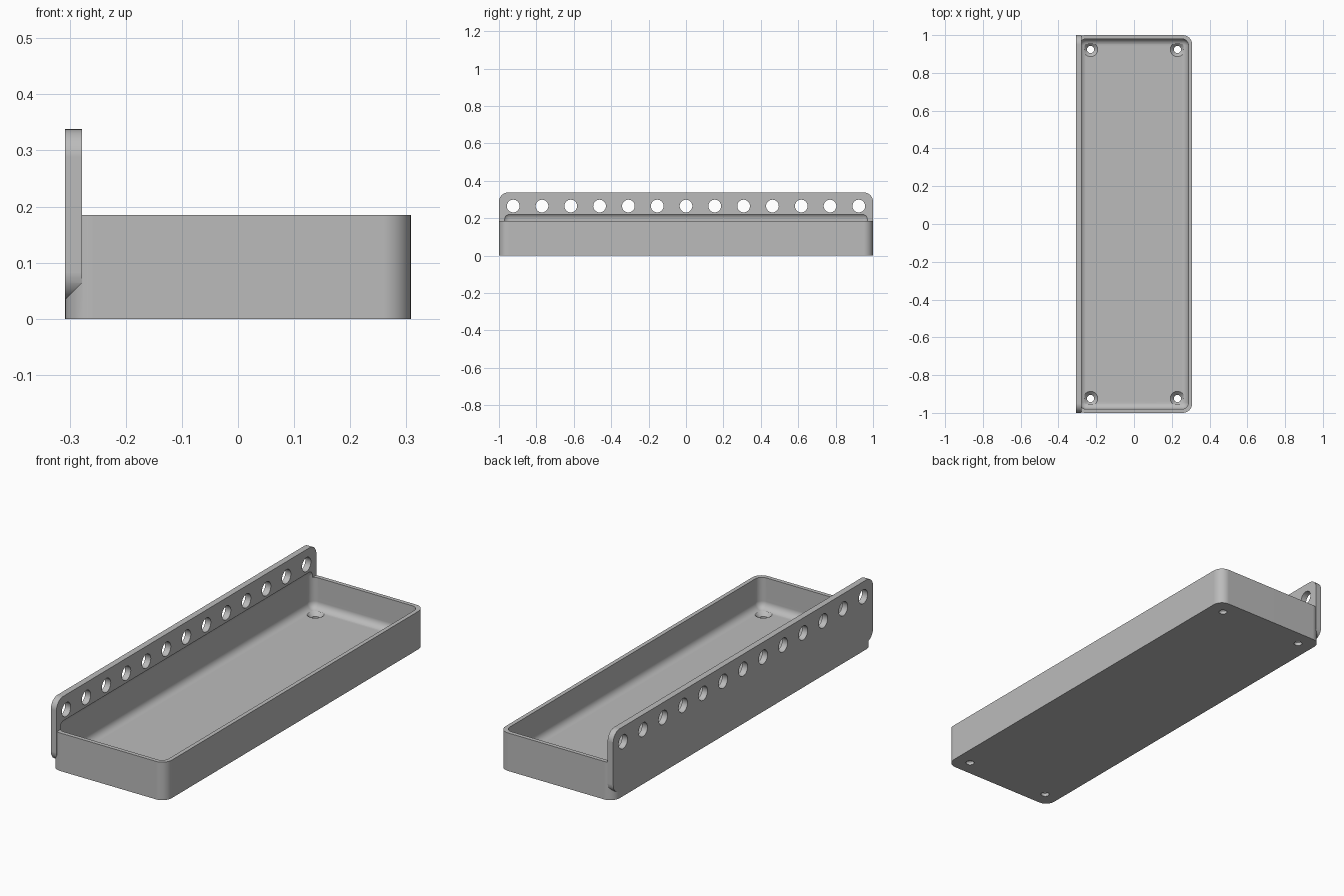
import bpy, bmesh, math
from mathutils import Vector, Matrix

if "Cube" in bpy.data.objects:
    bpy.data.objects.remove(bpy.data.objects["Cube"], do_unlink=True)

HALF_X, HALF_Y = 0.308, 1.0
TRAY_H, PLATE_TOP, PLATE_LOW = 0.185, 0.338, 0.033
WALL, FLOOR, PLATE_T = 0.02, 0.035, 0.03

grey = bpy.data.materials.new("plain grey")
grey.use_nodes = True
colour = (0.5, 0.5, 0.5, 1)
grey.diffuse_color = colour
grey.node_tree.nodes["Principled BSDF"].inputs["Base Color"].default_value = colour


def add_object(name, bm):
    bmesh.ops.recalc_face_normals(bm, faces=bm.faces)
    mesh = bpy.data.meshes.new(name)
    bm.to_mesh(mesh)
    bm.free()
    mesh.materials.append(grey)
    obj = bpy.data.objects.new(name, mesh)
    bpy.context.collection.objects.link(obj)
    return obj


def rounded_box(low, high, radius, axis=None, segments=8):
    """Box with all edges rounded, or only the edges along one axis."""
    low, high = Vector(low), Vector(high)
    bm = bmesh.new()
    bmesh.ops.create_cube(bm, size=1)
    for v in bm.verts:
        v.co = (low + high) / 2 + v.co * (high - low)
    edges = [e for e in bm.edges if axis is None
             or abs(e.verts[0].co[axis] - e.verts[1].co[axis]) > 1e-5]
    bmesh.ops.bevel(bm, geom=edges, offset=radius, segments=segments,
                    profile=0.5, affect='EDGES')
    return bm


def add_cone(bm, centre, r_low, r_high, depth, turn=None):
    matrix = Matrix.Translation(centre) @ (turn or Matrix())
    bmesh.ops.create_cone(bm, cap_ends=True, segments=32, radius1=r_low,
                          radius2=r_high, depth=depth, matrix=matrix)


def combine(target, tool, operation):
    mod = target.modifiers.new("join", 'BOOLEAN')
    mod.operation, mod.object, mod.solver = operation, tool, 'EXACT'
    bpy.context.view_layer.objects.active = target
    bpy.ops.object.modifier_apply(modifier=mod.name)
    bpy.data.objects.remove(tool, do_unlink=True)


# Tray body with rounded upright corners
tray = add_object("tray", rounded_box(
    (-HALF_X, -HALF_Y, 0), (HALF_X, HALF_Y, TRAY_H), 0.05, axis=2))

# Mounting plate, its lower edge sloped back into the tray wall
bm = rounded_box((-HALF_X, -HALF_Y, PLATE_LOW),
                 (-HALF_X + PLATE_T, HALF_Y, PLATE_TOP), 0.05, axis=0)
cut = bmesh.ops.bisect_plane(
    bm, geom=bm.verts[:] + bm.edges[:] + bm.faces[:],
    plane_co=(-HALF_X, 0, PLATE_LOW + 0.001), plane_no=(1, 0, -1), clear_outer=True)
bmesh.ops.holes_fill(bm, edges=[e for e in bm.edges if e.is_boundary])
combine(tray, add_object("mounting_plate", bm), 'UNION')

# Cavity with rounded edges, which also recesses the plate above the rim
combine(tray, add_object("cavity", rounded_box(
    (-HALF_X + WALL, -HALF_Y + WALL, FLOOR),
    (HALF_X - WALL, HALF_Y - WALL, 0.23), 0.035)), 'DIFFERENCE')

# Row of holes through the plate
bm = bmesh.new()
for i in range(-6, 7):
    add_cone(bm, (-HALF_X + PLATE_T / 2, i * 0.154, 0.265), 0.034, 0.034, 0.1,
             Matrix.Rotation(math.pi / 2, 4, 'Y'))
combine(tray, add_object("plate_holes", bm), 'DIFFERENCE')

# Countersunk screw holes in the floor
corners = [(x, y) for x in (-0.23, 0.23) for y in (-0.924, 0.924)]
for name, r_low, r_high, z, depth in (
        ("screw_holes", 0.019, 0.019, 0.02, 0.1),
        ("countersinks", 0.019, 0.039, 0.026, 0.02)):
    bm = bmesh.new()
    for x, y in corners:
        add_cone(bm, (x, y, z), r_low, r_high, depth)
    combine(tray, add_object(name, bm), 'DIFFERENCE')

# Smooth curved faces, crisp corners
bpy.ops.object.select_all(action='DESELECT')
tray.select_set(True)
bpy.context.view_layer.objects.active = tray
bpy.ops.object.shade_smooth_by_angle(angle=math.radians(30))
normals = tray.modifiers.new("even_shading", 'WEIGHTED_NORMAL')
normals.keep_sharp = True
